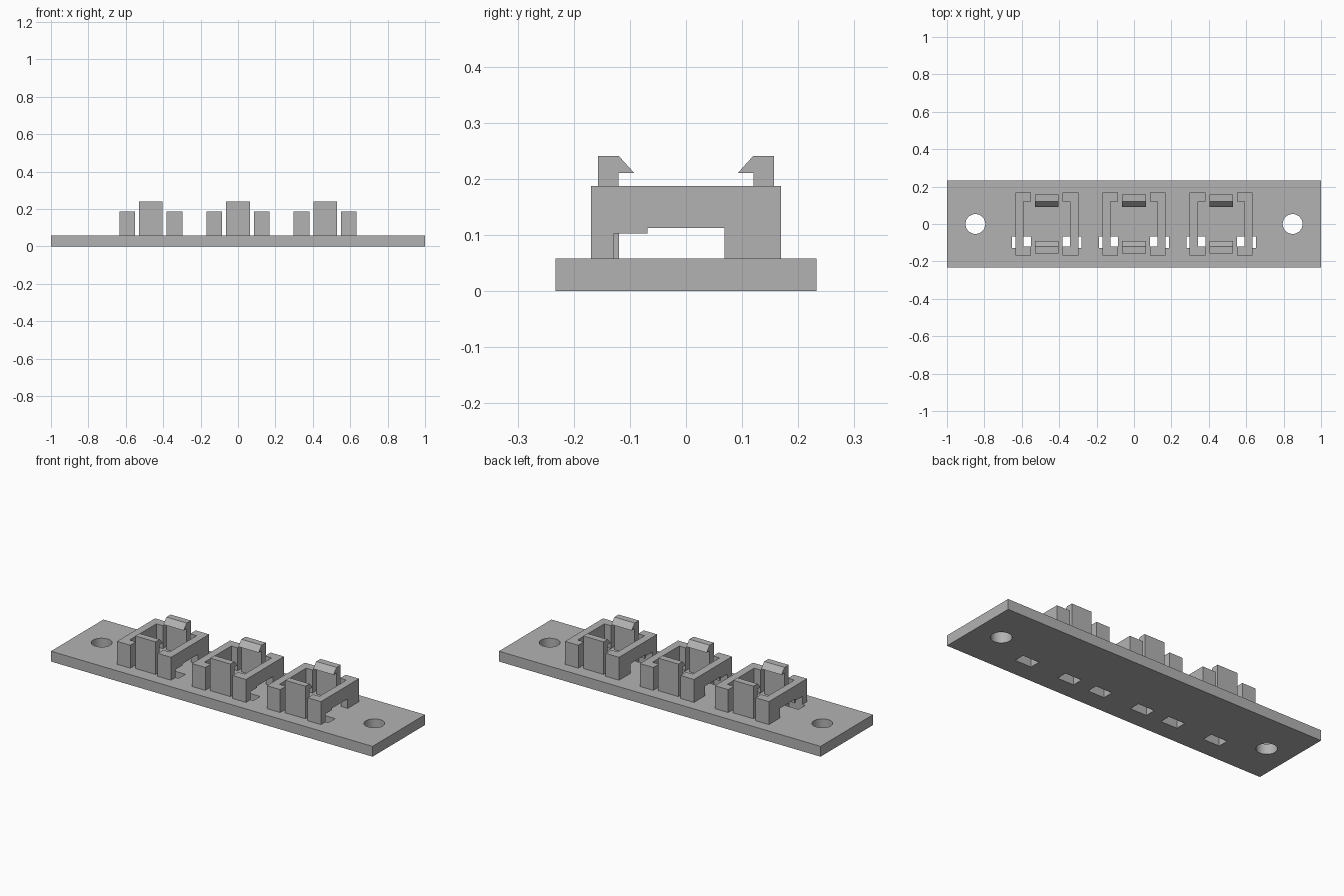
import bpy
import bmesh

cube = bpy.data.objects.get("Cube")
if cube:
    bpy.data.objects.remove(cube, do_unlink=True)

# Single grey plastic
grey = bpy.data.materials.new("grey plastic")
grey.use_nodes = True
colour = (0.45, 0.45, 0.45, 1)
grey.diffuse_color = colour
grey.node_tree.nodes["Principled BSDF"].inputs["Base Color"].default_value = colour

BASE_TOP, WALL_TOP = 0.058, 0.187
WALL_IN, WALL_OUT, LIP_IN = 0.125, 0.168, 0.085
DEPTH, LIP_Y = 0.169, 0.119


def prism(name, profile, x0, x1):
    """Extrude a (y, z) profile along x."""
    bm = bmesh.new()
    face = bm.faces.new([bm.verts.new((x0, y, z)) for y, z in profile])
    side = bmesh.ops.extrude_face_region(bm, geom=[face])["geom"]
    moved = [v for v in side if isinstance(v, bmesh.types.BMVert)]
    bmesh.ops.translate(bm, verts=moved, vec=(x1 - x0, 0, 0))
    bmesh.ops.recalc_face_normals(bm, faces=bm.faces)
    mesh = bpy.data.meshes.new(name)
    bm.to_mesh(mesh)
    bm.free()
    mesh.materials.append(grey)
    obj = bpy.data.objects.new(name, mesh)
    bpy.context.collection.objects.link(obj)
    return obj


def box(name, x0, x1, y0, y1, z0, z1):
    return prism(name, [(y0, z0), (y1, z0), (y1, z1), (y0, z1)], x0, x1)


def cut(target, cutter):
    mod = target.modifiers.new("cut", "BOOLEAN")
    mod.operation, mod.solver, mod.object = "DIFFERENCE", "EXACT", cutter
    bpy.context.view_layer.objects.active = target
    bpy.ops.object.modifier_apply(modifier=mod.name)
    bpy.data.objects.remove(cutter, do_unlink=True)


# Base plate with two screw holes
plate = box("base_plate", -1, 1, -0.233, 0.233, 0, BASE_TOP)
for side in (-1, 1):
    bpy.ops.mesh.primitive_cylinder_add(vertices=48, radius=0.053, depth=0.4,
                                        location=(side * 0.848, 0, 0))
    hole = bpy.context.object
    hole.data.materials.append(grey)
    hole.hide_render = True
    cut(plate, hole)

# Side wall outline with a stepped opening at its foot
wall_profile = [(-DEPTH, BASE_TOP), (-0.128, BASE_TOP), (-0.128, 0.103),
                (-0.069, 0.103), (-0.069, 0.112), (0.069, 0.112),
                (0.069, BASE_TOP), (DEPTH, BASE_TOP),
                (DEPTH, WALL_TOP), (-DEPTH, WALL_TOP)]

# Snap clip outline with a hook pointing inward
clip_profile = [(0.157, BASE_TOP), (0.157, 0.241), (0.12, 0.241),
                (0.092, 0.21), (0.12, 0.21), (0.12, BASE_TOP)]

for label, cx in (("left", 0.466), ("middle", 0), ("right", -0.466)):
    for side, hand in ((1, "left"), (-1, "right")):
        name = f"{label}_socket_{hand}"
        # Slot through the plate under each wall
        cut(plate, box("slot_cutter", cx + side * LIP_IN, cx + side * 0.186,
                       -0.128, -0.068, -0.1, 0.1))
        # Channel: wall plus front and back lips
        prism(name + "_wall", wall_profile,
              cx + side * WALL_IN, cx + side * WALL_OUT)
        for end, where in ((-1, "front"), (1, "back")):
            box(f"{name}_{where}_lip", cx + side * LIP_IN, cx + side * WALL_IN,
                end * LIP_Y, end * DEPTH, BASE_TOP, WALL_TOP)
    # Facing snap clips
    for end, where in ((-1, "front"), (1, "back")):
        prism(f"{label}_socket_{where}_clip",
              [(end * y, z) for y, z in clip_profile], cx - 0.063, cx + 0.063)

# Smooth hole walls, sharp plate edges
bpy.ops.object.select_all(action="DESELECT")
plate.select_set(True)
bpy.context.view_layer.objects.active = plate
bpy.ops.object.shade_smooth_by_angle()
